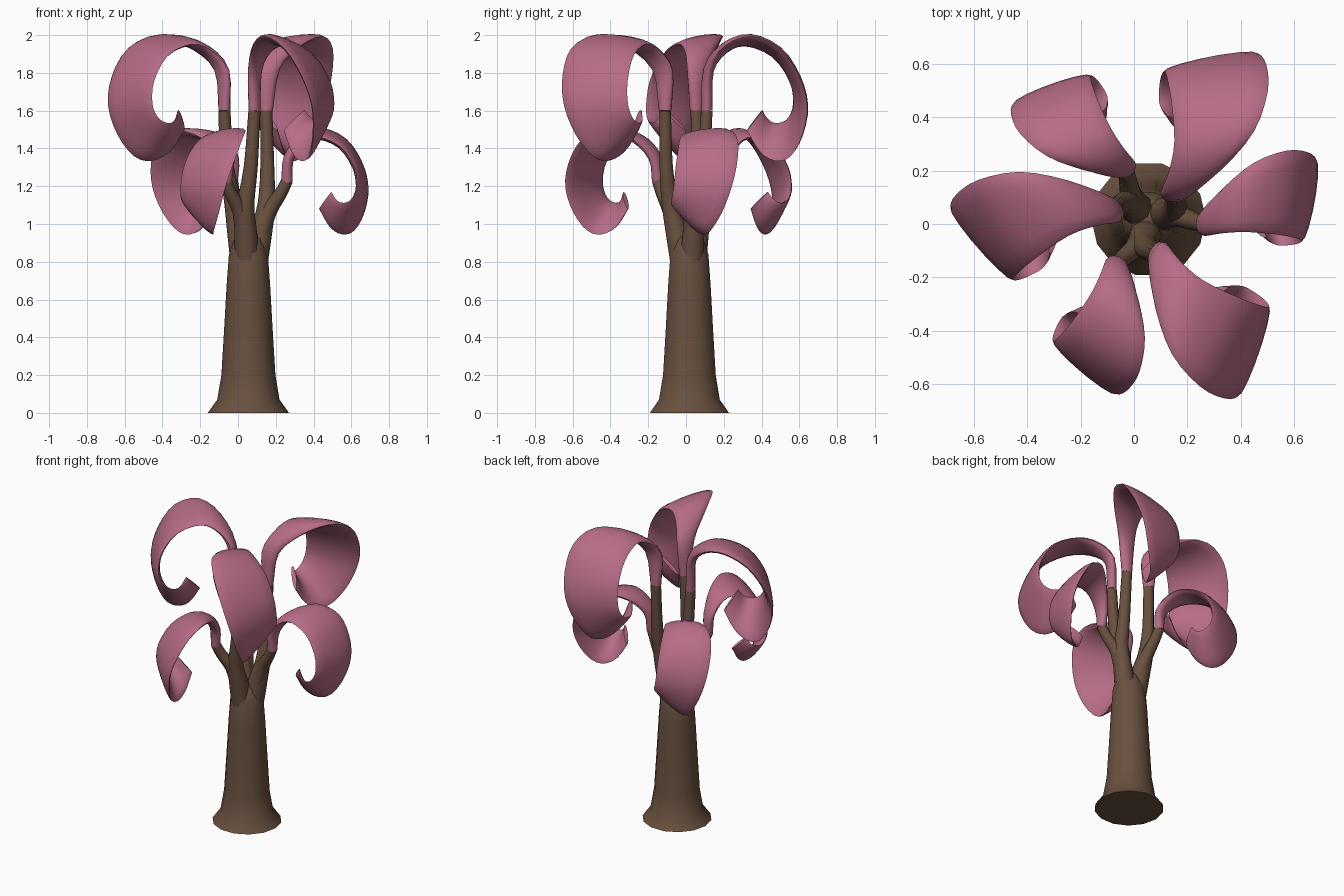
import bpy, bmesh, math
from mathutils import Vector, Matrix

if "Cube" in bpy.data.objects:
    bpy.data.objects.remove(bpy.data.objects["Cube"])

C = Vector((0.055, 0.018, 0))          # trunk axis


def material(name, col):
    m = bpy.data.materials.new(name)
    m.diffuse_color = (*col, 1)
    m.use_nodes = True
    m.node_tree.nodes["Principled BSDF"].inputs["Base Color"].default_value = m.diffuse_color
    return m


BARK = material("bark", (0.14, 0.08, 0.05))
PINK = material("pink_leaf", (0.47, 0.15, 0.24))


def smooth(pts, n):
    """Catmull-Rom resampling of a list of vectors."""
    p = [2 * pts[0] - pts[1]] + pts + [2 * pts[-1] - pts[-2]]
    out = []
    for i in range(1, len(p) - 2):
        a, b, c, d = p[i - 1:i + 3]
        for k in range(n):
            t = k / n
            out.append(0.5 * (2 * b + (c - a) * t + (2 * a - 5 * b + 4 * c - d) * t * t
                              + (3 * b - a - 3 * c + d) * t ** 3))
    return out + [pts[-1].copy()]


def loft(name, rings, mat, angle=50):
    """Skin closed rings into a capped solid."""
    bm = bmesh.new()
    vs = [[bm.verts.new(p) for p in r] for r in rings]
    n = len(vs[0])
    for a, b in zip(vs, vs[1:]):
        for i in range(n):
            j = (i + 1) % n
            bm.faces.new((a[i], a[j], b[j], b[i]))
    bm.faces.new(vs[0])
    bm.faces.new(vs[-1])
    bmesh.ops.recalc_face_normals(bm, faces=bm.faces)
    me = bpy.data.meshes.new(name)
    bm.to_mesh(me)
    bm.free()
    ob = bpy.data.objects.new(name, me)
    bpy.context.collection.objects.link(ob)
    me.materials.append(mat)
    bpy.ops.object.select_all(action='DESELECT')
    ob.select_set(True)
    bpy.context.view_layer.objects.active = ob
    bpy.ops.object.shade_smooth_by_angle(angle=math.radians(angle))


def section(c, u, v, n):
    return [c + u * math.cos(2 * math.pi * i / n) + v * math.sin(2 * math.pi * i / n)
            for i in range(n)]


def tube(name, pts, sides=10):
    """Upright limb through (x, y, z, radius) points."""
    q = smooth([Vector(p) for p in pts], 3)
    rings = []
    for i, p in enumerate(q):
        t = (q[min(i + 1, len(q) - 1)] - q[max(i - 1, 0)]).to_3d().normalized()
        u = Vector((0, 1, 0)).cross(t).normalized()
        rings.append(section(p.to_3d(), u * p.w, t.cross(u) * p.w, sides))
    loft(name, rings, BARK)


def spin(p, k):
    return C + Matrix.Rotation(k * math.tau / 3, 3, 'Z') @ (Vector(p[:3]) - C)


# Trunk with flared foot
prof = [(0, .215), (.07, .165), (.2, .143), (.45, .128), (.68, .115), (.84, .103), (.92, .075), (.96, .03)]
loft("trunk", [section(C + Vector((0, 0, z)), Vector((r, 0, 0)), Vector((0, r, 0)), 14)
               for z, r in prof], BARK)

# Long outer edge and short inner edge of one curled leaf
OUTER = [(.26, .03, 1.22), (.27, .06, 1.35), (.34, .14, 1.455), (.45, .23, 1.495),
         (.57, .275, 1.44), (.65, .27, 1.32), (.685, .24, 1.19), (.665, .19, 1.06),
         (.615, .13, .965), (.55, .09, .945), (.485, .05, .985), (.43, .02, 1.08)]
INNER = [(.26, -.03, 1.22), (.265, -.045, 1.34), (.33, -.035, 1.43), (.42, -.03, 1.46),
         (.54, -.04, 1.41), (.615, -.055, 1.3), (.63, -.065, 1.2), (.61, -.075, 1.14),
         (.575, -.08, 1.115), (.54, -.08, 1.115), (.515, -.07, 1.135), (.495, -.05, 1.17)]


def low_map(p):
    return Vector(p)


def high_map(p):
    """Mirrored, larger copy of the leaf pointing to the back."""
    u = p[0] - .26
    return Vector((.15 + .3 * min(u, .12) + 1.15 * p[1], .11 + 1.25 * u, 2 + 1.2 * (p[2] - 1.5)))


def leaf(name, mapping, k, drop):
    e1, e2 = ([spin(mapping(p), k) for p in e] for e in (OUTER, INNER))
    e1[0].z -= drop
    e2[0].z -= drop
    e1, e2 = smooth(e1, 3), smooth(e2, 3)
    mid = [(a + b) / 2 for a, b in zip(e1, e2)]
    rings = []
    last = len(mid) - 1
    for i, m in enumerate(mid):
        t = mid[min(i + 1, last)] - mid[max(i - 1, 0)]
        w = (e1[i] - e2[i]) / 2
        n = t.cross(w).normalized()
        rings.append(section(m, w, n * (.03 - .016 * i / last), 14))
    loft(name, rings, PINK)


# Three forking branches, each with a low and a high leaf
for k in range(3):
    def limb(name, pts):
        tube(f"{name}_{k + 1}", [(*spin(p, k), p[3]) for p in pts])
    limb("high_branch", [(.09, .03, .78, .065), (.12, .04, .95, .06), (.15, .055, 1.1, .047),
                         (.155, .09, 1.3, .037), (.15, .11, 1.6, .032)])
    limb("low_branch", [(.12, .03, .95, .05), (.165, .03, 1.07, .042), (.225, .01, 1.16, .034),
                        (.26, 0, 1.23, .031)])
    leaf(f"low_leaf_{k + 1}", low_map, k, 0)
    leaf(f"high_leaf_{k + 1}", high_map, k, .064)
